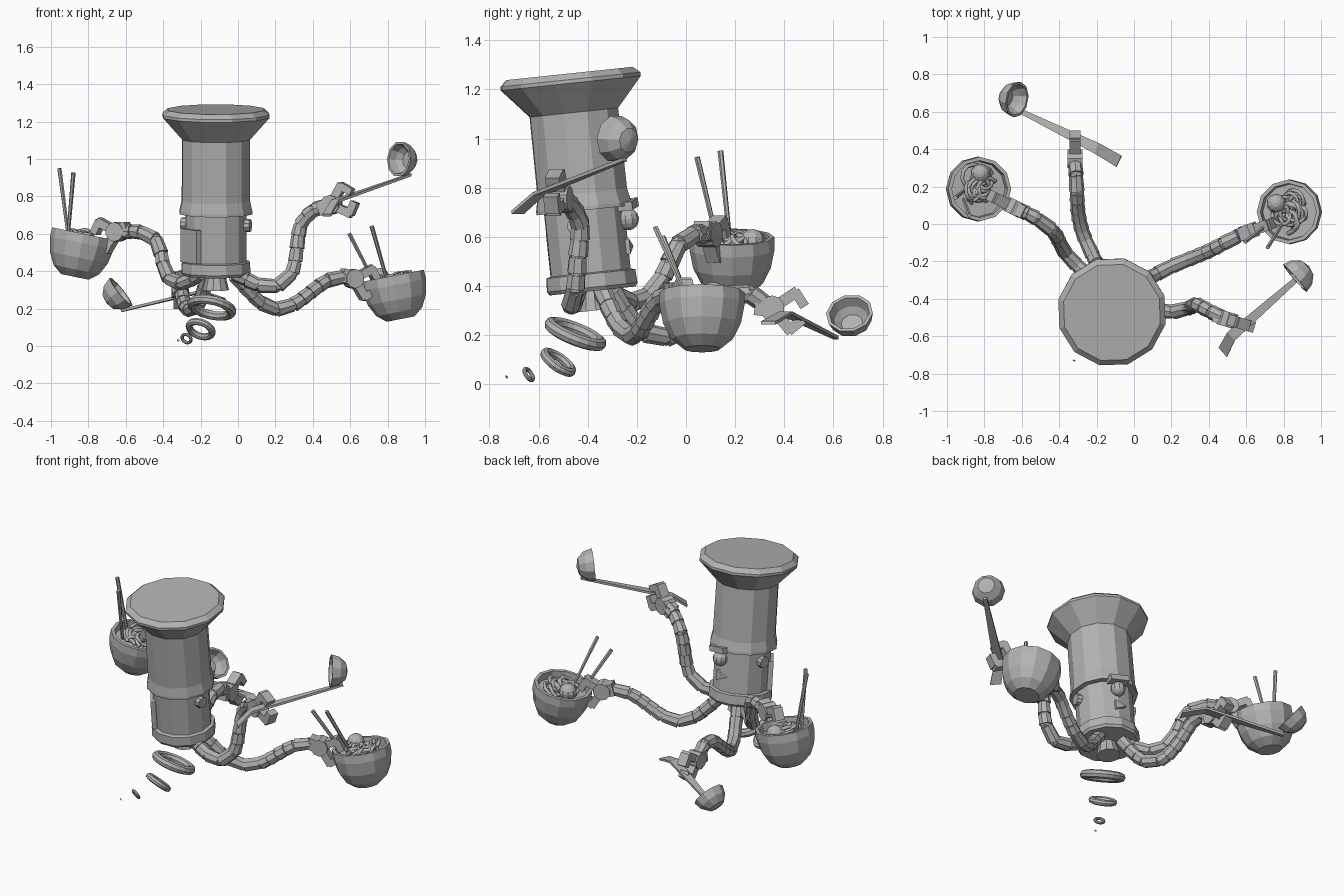
import bpy, bmesh, random
from math import radians, cos, sin, pi
from mathutils import Vector, Matrix

cube = bpy.data.objects.get("Cube")
if cube:
    bpy.data.objects.remove(cube)
random.seed(4)

grey = bpy.data.materials.new("plain_grey")
grey.use_nodes = True
GREY = (0.45, 0.45, 0.45, 1)
grey.diffuse_color = GREY
grey.node_tree.nodes["Principled BSDF"].inputs["Base Color"].default_value = GREY


def finish(name, bm):
    bmesh.ops.recalc_face_normals(bm, faces=bm.faces)
    mesh = bpy.data.meshes.new(name)
    bm.to_mesh(mesh)
    bm.free()
    mesh.materials.append(grey)
    ob = bpy.data.objects.new(name, mesh)
    bpy.context.collection.objects.link(ob)
    return ob


def frame(origin, axis):
    """Matrix at origin whose z points along axis."""
    return Matrix.Translation(origin) @ Vector(axis).to_track_quat('Z', 'Y').to_matrix().to_4x4()


def add_rod(bm, a, b, r1, r2, sides=8):
    a, b = Vector(a), Vector(b)
    bmesh.ops.create_cone(bm, cap_ends=True, segments=sides, radius1=r1, radius2=r2,
                          depth=(b - a).length, matrix=frame((a + b) / 2, b - a))


def add_box(bm, size, matrix):
    bmesh.ops.create_cube(bm, size=1, matrix=matrix @ Matrix.Diagonal((*size, 1)))


def lathe(name, profile, sides, matrix):
    """Revolve (radius, height) points around z; zero radius closes an end."""
    bm = bmesh.new()
    rings = []
    for r, h in profile:
        n = sides if r else 1
        rings.append([bm.verts.new(matrix @ Vector((r * cos(2 * pi * i / sides),
                                                    r * sin(2 * pi * i / sides), h)))
                      for i in range(n)])
    for low, high in zip(rings, rings[1:]):
        for i in range(sides):
            j = (i + 1) % sides
            loop = [low[i % len(low)], low[j % len(low)], high[j % len(high)], high[i % len(high)]]
            bm.faces.new(list(dict.fromkeys(loop)))
    return finish(name, bm)


def torus(name, centre, axis, major, minor):
    tube = [(major + minor * cos(k * pi / 4), minor * sin(k * pi / 4)) for k in range(9)]
    ob = lathe(name, tube, 20, frame(centre, axis))
    bm = bmesh.new()
    bm.from_mesh(ob.data)
    bmesh.ops.remove_doubles(bm, verts=bm.verts, dist=minor * 0.01)
    bm.to_mesh(ob.data)
    bm.free()


# Leaning body and hat; local x of the yawed frame points out of the face
body = (Matrix.Translation((-0.118, -0.38, 0.38)) @ Matrix.Rotation(radians(6), 4, 'X')
        @ Matrix.Rotation(radians(77), 4, 'Z'))
lathe("body", [(0, 0), (.18, 0), (.19, .015), (.187, .07), (.168, .075), (.168, .36), (0, .36)], 12, body)
lathe("chef_hat", [(0, .33), (.2, .33), (.2, .345), (.188, .4), (.186, .73), (.294, .85),
                   (.294, .865), (.265, .89), (0, .89)], 12, body)
lathe("nozzle", [(0, -.08), (.07, -.08), (.05, 0), (0, 0)], 10, body)

# Face
bm = bmesh.new()
bmesh.ops.create_uvsphere(bm, u_segments=10, v_segments=8, radius=.045,
                          matrix=body @ Matrix.Translation((.178, 0, .275)))
finish("eye", bm)
bm = bmesh.new()
add_box(bm, (.06, .12, .035), body @ Matrix.Translation((.185, 0, .335)) @ Matrix.Rotation(.12, 4, 'X'))
finish("brow", bm)
bm = bmesh.new()
bmesh.ops.create_cone(bm, cap_ends=True, segments=3, radius1=.045, radius2=.045, depth=.03,
                      matrix=body @ Matrix.Translation((.164, 0, .165)) @ Matrix.Rotation(pi / 2, 4, 'Y')
                      @ Matrix.Diagonal((.8, 1, 1, 1)))
finish("mouth", bm)
for side, label in ((-1, "left"), (1, "right")):
    bm = bmesh.new()
    add_rod(bm, body @ Vector((0, side * .14, .27)), body @ Vector((0, side * .19, .27)), .038, .034, 10)
    finish(label + "_ear", bm)
bm = bmesh.new()
add_box(bm, (.03, .15, .18), body @ Matrix.Rotation(radians(138), 4, 'Z') @ Matrix.Translation((.165, 0, .165)))
finish("back_panel", bm)


# Arms: smoothed path of short tapered links
def arm(name, points):
    pts = [Vector(p) for p in points]
    ext = [2 * pts[0] - pts[1]] + pts + [2 * pts[-1] - pts[-2]]
    path = []
    for i in range(1, len(ext) - 2):
        path += [ext[i], (9 * (ext[i] + ext[i + 1]) - ext[i - 1] - ext[i + 2]) / 16]
    path.append(pts[-1])
    bm = bmesh.new()
    # Merge very short links so the rhythm stays even
    links = [path[0]]
    for p in path[1:]:
        if (p - links[-1]).length > .055:
            links.append(p)
    for a, b in zip(links, links[1:]):
        gap = (b - a) * .04
        add_rod(bm, a + gap, b - gap, .041, .037)
        bmesh.ops.create_icosphere(bm, subdivisions=1, radius=.036, matrix=Matrix.Translation(b))
    finish(name, bm)


# Gripper hands: round knuckle, palm, two bent jaws
def hand(name, centre, direction):
    fwd = Vector(direction).normalized()
    side = Vector((0, 0, 1)).cross(fwd).normalized()
    m = Matrix((fwd, side, fwd.cross(side))).transposed().to_4x4()
    m.translation = centre
    bm = bmesh.new()
    add_rod(bm, m @ Vector((0, -.04, 0)), m @ Vector((0, .04, 0)), .052, .052, 10)
    add_box(bm, (.08, .07, .075), m @ Matrix.Translation((-.03, 0, 0)))
    for s in (-1, 1):
        jaw = m @ Matrix.Rotation(-s * radians(42), 4, 'Y')
        add_box(bm, (.09, .06, .045), jaw @ Matrix.Translation((.08, 0, 0)))
        add_box(bm, (.04, .06, .075), jaw @ Matrix.Translation((.115, 0, -s * .03)))
    finish(name, bm)


arm("left_bowl_arm", [(-.02, -.34, .38), (.08, -.29, .27), (.16, -.245, .205), (.25, -.205, .2),
                      (.34, -.17, .25), (.43, -.13, .32), (.52, -.08, .37), (.6, -.05, .36)])
arm("right_bowl_arm", [(-.2, -.32, .39), (-.27, -.25, .34), (-.34, -.19, .34), (-.39, -.12, .39),
                       (-.41, -.07, .49), (-.44, -.03, .57), (-.52, .03, .61), (-.62, .08, .61)])
arm("right_ladle_arm", [(-.16, -.3, .38), (-.2, -.21, .25), (-.24, -.13, .19), (-.28, -.03, .21),
                        (-.3, .07, .28), (-.305, .17, .36), (-.31, .26, .37), (-.315, .33, .32)])
arm("left_ladle_arm", [(-.02, -.44, .39), (.11, -.46, .325), (.21, -.47, .32), (.29, -.45, .39),
                       (.315, -.44, .52), (.335, -.43, .65), (.41, -.47, .73), (.48, -.5, .755)])
hand("left_bowl_hand", (.615, -.04, .36), (1, .35, -.3))
hand("right_bowl_hand", (-.645, .09, .61), (-1, .5, -.3))
hand("right_ladle_hand", (-.315, .35, .31), (0, 1, -.15))
hand("left_ladle_hand", (.5, -.51, .755), (1, -.3, .35))


# Noodle bowls with egg, noodles and chopsticks
BOWL = [(0, -.235), (.075, -.235), (.125, -.195), (.158, -.13), (.174, -.05), (.172, 0),
        (.152, 0), (.148, -.045), (0, -.045)]


def noodle_bowl(label, centre, axis, egg, sticks):
    m = frame(centre, axis)
    lathe(label + "_bowl", BOWL, 12, m)
    bm = bmesh.new()
    bmesh.ops.create_uvsphere(bm, u_segments=10, v_segments=8, radius=.052,
                              matrix=Matrix.Translation(egg))
    finish(label + "_egg", bm)
    cu = bpy.data.curves.new(label + "_noodles", 'CURVE')
    cu.dimensions = '3D'
    cu.bevel_depth = .011
    cu.bevel_resolution = 1
    cu.use_fill_caps = True
    for _ in range(24):
        turn, reach = random.uniform(0, 2 * pi), random.uniform(0, .075)
        cx, cy = reach * cos(turn), reach * sin(turn)
        r, start = random.uniform(.03, .065), random.uniform(0, 2 * pi)
        sp = cu.splines.new('POLY')
        sp.points.add(6)
        for k, p in enumerate(sp.points):
            a = start + k * .55
            lift = -.035 + .045 * sin(k * pi / 6) * random.uniform(.6, 1)
            p.co = (*(m @ Vector((cx + r * cos(a), cy + r * sin(a), lift))), 1)
    cu.materials.append(grey)
    bpy.context.collection.objects.link(bpy.data.objects.new(label + "_noodles", cu))
    bm = bmesh.new()
    for a, b in sticks:
        add_rod(bm, a, b, .009, .012, 6)
    finish(label + "_chopsticks", bm)


noodle_bowl("left", (.825, .065, .375), (-.19, 0, .98), (.76, .11, .365),
            [((.73, .01, .34), (.595, -.095, .6)), ((.8, .01, .34), (.715, -.125, .64))])
noodle_bowl("right", (-.825, .187, .6), (.2, 0, .98), (-.82, .27, .58),
            [((-.905, .18, .57), (-.955, .14, .95)), ((-.91, .13, .57), (-.88, .045, .925))])

# Ladles: domed cup and a tapered strip handle with a hooked end
CUP = [(0, -.1), (.05, -.088), (.084, -.05), (.097, 0), (.083, 0), (.07, -.04), (.045, -.066), (0, -.066)]


def ladle(label, centre, axis, path):
    lathe(label + "_ladle_cup", CUP, 10, frame(centre, axis))
    pts = [Vector(p) for p in path]
    run = pts[1] - pts[0]
    side = run.cross(Vector((0, 0, 1))).normalized()
    up = side.cross(run).normalized() * .007
    bm = bmesh.new()
    rows = []
    for p, w in zip(pts, (.012, .03, .033)):
        rows.append([bm.verts.new(p + side * w * sx + up * sy)
                     for sx, sy in ((-1, -1), (1, -1), (1, 1), (-1, 1))])
    for a, b in zip(rows, rows[1:]):
        for i in range(4):
            bm.faces.new((a[i], a[(i + 1) % 4], b[(i + 1) % 4], b[i]))
    bm.faces.new(rows[0])
    bm.faces.new(rows[-1])
    finish(label + "_ladle_handle", bm)


ladle("left", (.86, -.29, 1.0), (-.75, -.65, .08), [(.92, -.25, .915), (.52, -.6, .775), (.475, -.685, .7)])
ladle("right", (-.625, .665, .29), (.75, -.15, .6), [(-.62, .61, .19), (-.2, .405, .29), (-.08, .335, .25)])

# Thrust rings trailing below the nozzle
torus("thrust_ring_1", (-.14, -.45, .205), (.2, .37, .92), .108, .026)
torus("thrust_ring_2", (-.2, -.52, .09), (.3, .55, .77), .065, .019)
torus("thrust_ring_3", (-.275, -.64, .04), (.4, .75, .5), .026, .009)
torus("thrust_ring_4", (-.32, -.73, .03), (.4, .8, .4), .005, .002)
